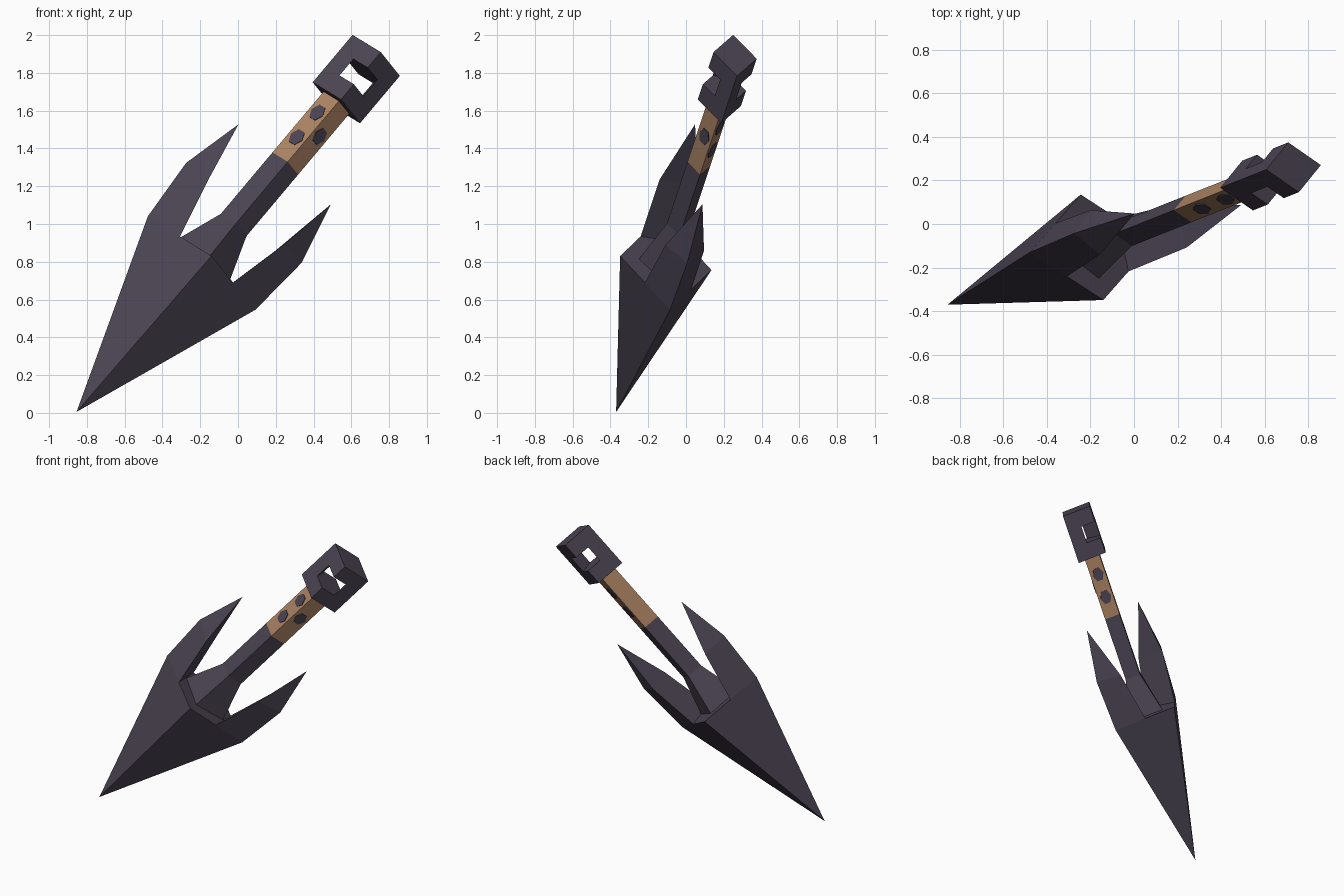
import bpy, bmesh
from mathutils import Vector, Matrix

cube = bpy.data.objects.get("Cube")
if cube:
    bpy.data.objects.remove(cube)


def material(name, color):
    m = bpy.data.materials.new(name)
    m.use_nodes = True
    m.diffuse_color = color
    m.node_tree.nodes["Principled BSDF"].inputs["Base Color"].default_value = color
    return m


STEEL = material("dark_steel", (0.07, 0.057, 0.085, 1))
LEATHER = material("tan_leather", (0.40, 0.22, 0.12, 1))

# Local frame: x across the blade, y out of its front, z from tip to pommel
along = Vector((0.622, 0.247, 0.740)).normalized()
across = Vector((-0.757, -0.062, 0.649))
across = (across - along * across.dot(along)).normalized()
front = along.cross(across)
FRAME = Matrix((across, front, along)).transposed().to_4x4()
FRAME.translation = (-0.855, -0.37, 0.005)


def finish(name, bm, *mats):
    bmesh.ops.remove_doubles(bm, verts=bm.verts, dist=0.0001)
    bmesh.ops.recalc_face_normals(bm, faces=bm.faces)
    mesh = bpy.data.meshes.new(name)
    bm.to_mesh(mesh)
    bm.free()
    for m in mats:
        mesh.materials.append(m)
    ob = bpy.data.objects.new(name, mesh)
    ob.matrix_world = FRAME
    bpy.context.collection.objects.link(ob)
    return ob


def face(bm, *points):
    return bm.faces.new([bm.verts.new(p) for p in points])


def diamond(z, half_width, half_depth):
    return [(half_width, 0, z), (0, half_depth, z), (-half_width, 0, z), (0, -half_depth, z)]


def diamond_bar(name, sections, mats, leather_span=-1):
    bm = bmesh.new()
    rings = [diamond(*s) for s in sections]
    face(bm, *rings[0])
    face(bm, *rings[-1])
    for k, (a, b) in enumerate(zip(rings, rings[1:])):
        for i in range(4):
            j = (i + 1) % 4
            face(bm, a[i], a[j], b[j], b[i]).material_index = int(k == leather_span)
    return finish(name, bm, *mats)


# Blade: ridged spearhead with two swept-back barbs
BASE = 1.063
bm = bmesh.new()
for side in (1, -1):
    edge = (side * 0.378, 0, BASE)
    bend = (side * 0.405, 0, 1.42)
    barb = (side * 0.324, 0, 1.768)
    ridge = {d: (0, d * 0.25, BASE) for d in (1, -1)}
    root = {d: (side * 0.187, d * 0.126, BASE) for d in (1, -1)}
    inner = {d: (side * 0.264, d * 0.105, 1.405) for d in (1, -1)}
    for d in (1, -1):
        face(bm, (0, 0, 0), ridge[d], root[d], edge)
        face(bm, root[d], inner[d], bend, edge)
        face(bm, inner[d], barb, bend)
    face(bm, root[1], root[-1], inner[-1], inner[1])
    face(bm, inner[1], inner[-1], barb)
    face(bm, ridge[1], root[1], root[-1], ridge[-1])
finish("blade", bm, STEEL)

# Handle: flared neck, shaft and leather grip
GRIP_W, GRIP_D = 0.09, 0.063
diamond_bar("handle", [(BASE - 0.01, 0.187, 0.15), (1.335, GRIP_W, GRIP_D),
                       (1.773, GRIP_W, GRIP_D), (2.22, GRIP_W, GRIP_D)],
            (STEEL, LEATHER), leather_span=2)

# Dark gaps in the grip wrapping
bm = bmesh.new()
for sx, sy, z in ((1, 1, 1.915), (1, 1, 2.09), (-1, 1, 2.0), (-1, -1, 1.915), (-1, -1, 2.08)):
    normal = Vector((sx * GRIP_D, sy * GRIP_W, 0)).normalized()
    up = Vector((0, 0, 1))
    place = Matrix((up, normal.cross(up), normal)).transposed().to_4x4()
    place.translation = (sx * GRIP_W / 2, sy * GRIP_D / 2, z)
    bmesh.ops.create_cone(bm, cap_ends=True, segments=6, radius1=0.05, radius2=0.05,
                          depth=0.008, matrix=place @ Matrix.Diagonal((1, 0.8, 1, 1)))
finish("grip_gaps", bm, STEEL)

# Pommel: wide diamond block with a rectangular eye cut through
pommel = diamond_bar("pommel", [(2.207, 0.166, 0.118), (2.545, 0.166, 0.118)], (STEEL,))
bm = bmesh.new()
bmesh.ops.create_cube(bm, size=1, matrix=Matrix.Translation((0, 0, 2.375))
                      @ Matrix.Diagonal((0.168, 0.6, 0.118, 1)))
cutter = finish("pommel_eye_cutter", bm, STEEL)
cutter.hide_render = True
cutter.display_type = 'WIRE'
cut = pommel.modifiers.new("eye", 'BOOLEAN')
cut.operation = 'DIFFERENCE'
cut.solver = 'EXACT'
cut.object = cutter
